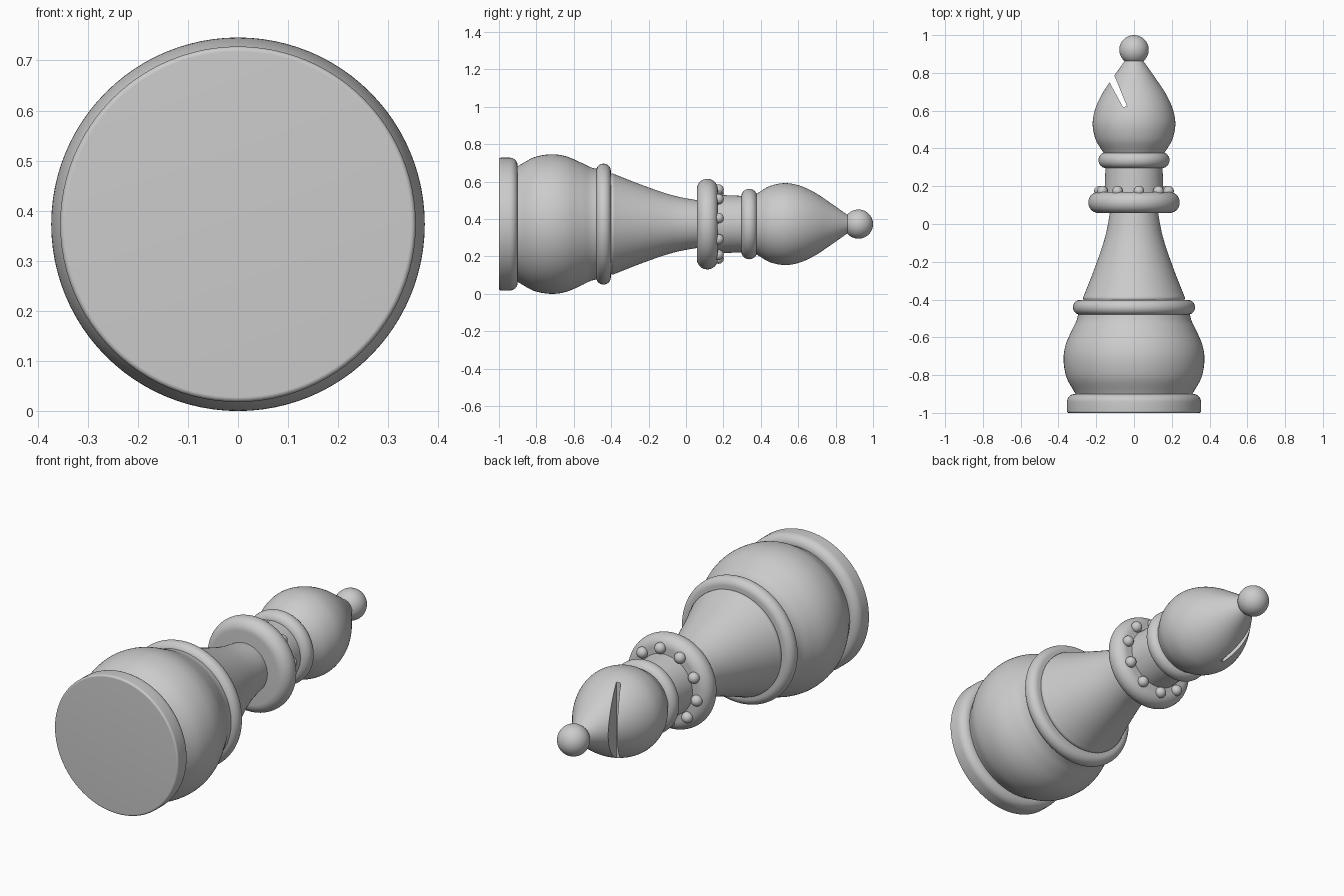
import bpy, bmesh, math
from mathutils import Matrix, Vector

cube = bpy.data.objects.get("Cube")
if cube:
    bpy.data.objects.remove(cube)

AXIS = 0.373  # height of the long axis; the piece lies along y
SEGS = 96

grey = bpy.data.materials.new("plain grey")
grey.use_nodes = True
grey.diffuse_color = (0.6, 0.6, 0.6, 1)
grey.node_tree.nodes["Principled BSDF"].inputs["Base Color"].default_value = (0.6, 0.6, 0.6, 1)


def finish(name, bm, smooth=True):
    bmesh.ops.recalc_face_normals(bm, faces=bm.faces)
    mesh = bpy.data.meshes.new(name)
    bm.to_mesh(mesh)
    bm.free()
    mesh.materials.append(grey)
    obj = bpy.data.objects.new(name, mesh)
    bpy.context.collection.objects.link(obj)
    if smooth:
        bpy.ops.object.select_all(action="DESELECT")
        obj.select_set(True)
        bpy.context.view_layer.objects.active = obj
        bpy.ops.object.shade_smooth_by_angle(angle=math.radians(35))
    return obj


def lathe(name, profile):
    """Revolve (y, radius) points about the long axis and cap both ends."""
    bm = bmesh.new()
    rings = []
    for y, r in profile:
        turn = [2 * math.pi * i / SEGS for i in range(SEGS)]
        rings.append([bm.verts.new((r * math.cos(a), y, AXIS + r * math.sin(a))) for a in turn])
    for a, b in zip(rings, rings[1:]):
        for i in range(SEGS):
            j = (i + 1) % SEGS
            bm.faces.new((a[i], a[j], b[j], b[i]))
    bm.faces.new(rings[0])
    bm.faces.new(rings[-1])
    return finish(name, bm)


def flowing(points, steps=6):
    """Smooth curve through the points."""
    p = [Vector(q) for q in points]
    p = [2 * p[0] - p[1]] + p + [2 * p[-1] - p[-2]]
    out = []
    for a, b, c, d in zip(p, p[1:], p[2:], p[3:]):
        for s in range(steps):
            t = s / steps
            out.append(b + 0.5 * t * (c - a + t * (2 * a - 5 * b + 4 * c - d + t * (3 * b - a - 3 * c + d))))
    return out + [p[-2]]


def band(name, y0, y1, r, f0, f1, steps=10):
    """Disc with rounded rims of radius f0 and f1."""
    arc = [math.pi / 2 * i / steps for i in range(steps + 1)]
    low = [(y0 + f0 * (1 - math.sin(a)), r - f0 * (1 - math.cos(a))) for a in reversed(arc)]
    high = [(y1 - f1 * (1 - math.sin(a)), r - f1 * (1 - math.cos(a))) for a in arc]
    if y1 - y0 - f0 - f1 < 0.001:
        high = high[1:]
    return lathe(name, low + high)


def ball(name, centre, r, u, v):
    bm = bmesh.new()
    bmesh.ops.create_uvsphere(bm, u_segments=u, v_segments=v, radius=r,
                              matrix=Matrix.Translation(centre))
    return finish(name, bm)


# Foot, belly and stem
band("foot", -1.0, -0.9, 0.355, 0.01, 0.042)
lathe("belly", flowing([(-0.91, 0.305), (-0.885, 0.318), (-0.81, 0.358), (-0.72, 0.373),
                        (-0.64, 0.362), (-0.56, 0.328), (-0.51, 0.304), (-0.46, 0.292)]))
band("lower_ring", -0.48, -0.402, 0.323, 0.038, 0.038)
lathe("stem", [(-0.41, 0.262), (-0.396, 0.27), (-0.388, 0.27)]
      + flowing([(-0.38, 0.266), (-0.275, 0.224), (-0.14, 0.175), (-0.04, 0.146), (0.08, 0.124)]))

# Collar with a circle of beads
band("collar", 0.058, 0.17, 0.242, 0.055, 0.055)
for k in range(10):
    a = math.radians(10 + 36 * k)
    ball(f"bead_{k + 1}", (0.186 * math.cos(a), 0.174, AXIS + 0.186 * math.sin(a)), 0.028, 24, 16)

# Neck and upper ring
lathe("neck", [(0.15, 0.157), (0.32, 0.15)])
band("upper_ring", 0.296, 0.38, 0.188, 0.041, 0.041)

# Head with a slanted slot cut through it
head = lathe("head", flowing([(0.36, 0.15), (0.39, 0.17), (0.45, 0.204), (0.53, 0.219),
                              (0.61, 0.205), (0.69, 0.168), (0.78, 0.108), (0.87, 0.045), (0.9, 0.03)]))
bm = bmesh.new()
outline = [(-0.037, 0.623), (-0.058, 0.618), (-0.162, 0.81), (-0.125, 0.838)]
face = bm.faces.new([bm.verts.new((x, y, AXIS - 0.4)) for x, y in outline])
grown = bmesh.ops.extrude_face_region(bm, geom=[face])["geom"]
bmesh.ops.translate(bm, vec=(0, 0, 0.8), verts=[g for g in grown if isinstance(g, bmesh.types.BMVert)])
cutter = finish("slot_cutter", bm, smooth=False)
cutter.hide_render = True
cutter.hide_viewport = True
cut = head.modifiers.new("slot", "BOOLEAN")
cut.operation = "DIFFERENCE"
cut.solver = "EXACT"
cut.object = cutter
# Cut before the shading modifier so the slot edges stay crisp
head.modifiers.move(len(head.modifiers) - 1, 0)

# Finial
ball("finial", (0, 0.922, AXIS), 0.078, 48, 32)
